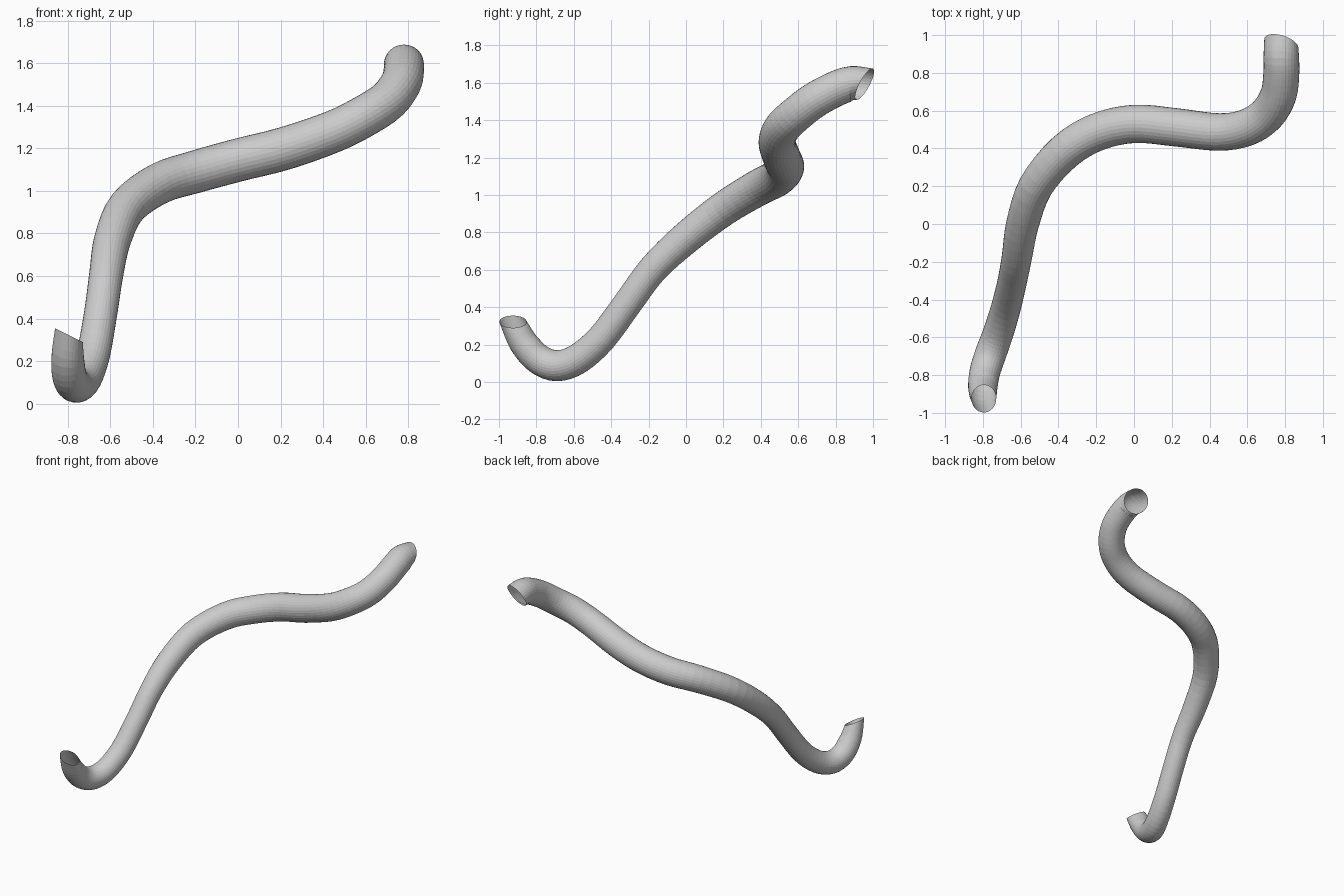
import bpy, bmesh, math
from mathutils import Vector

if "Cube" in bpy.data.objects:
    bpy.data.objects.remove(bpy.data.objects["Cube"])

SIDES, STEPS = 32, 4

# Centre line of the hose: x, y, z, radius
PATH = [
    (-0.795, -0.925, 0.322, 0.073), (-0.800, -0.865, 0.205, 0.078),
    (-0.790, -0.785, 0.120, 0.081), (-0.760, -0.690, 0.087, 0.083),
    (-0.720, -0.580, 0.122, 0.081), (-0.680, -0.450, 0.235, 0.079),
    (-0.645, -0.305, 0.430, 0.078), (-0.620, -0.175, 0.605, 0.080),
    (-0.590, 0.000, 0.770, 0.087), (-0.520, 0.200, 0.925, 0.092),
    (-0.370, 0.380, 1.035, 0.097), (-0.200, 0.485, 1.090, 0.100),
    (0.000, 0.530, 1.145, 0.101), (0.220, 0.512, 1.200, 0.101),
    (0.450, 0.487, 1.280, 0.099), (0.600, 0.512, 1.355, 0.098),
    (0.705, 0.582, 1.425, 0.097), (0.765, 0.685, 1.505, 0.096),
    (0.780, 0.800, 1.567, 0.095), (0.780, 0.880, 1.594, 0.094),
    (0.780, 0.955, 1.592, 0.094),
]
# Directions the cut ends face, along the hose
START = Vector((-0.45, 0.0, -0.9)).normalized()
END = Vector((0.29, 0.88, -0.48)).normalized()


def spline(points, steps):
    """Catmull-Rom samples through the points."""
    p = [Vector(q) for q in points]
    p = [2 * p[0] - p[1]] + p + [2 * p[-1] - p[-2]]
    out = []
    for a, b, c, d in zip(p, p[1:], p[2:], p[3:]):
        for k in range(steps):
            t = k / steps
            out.append(0.5 * (2 * b + (c - a) * t + (2 * a - 5 * b + 4 * c - d) * t * t
                              + (3 * b - a - 3 * c + d) * t ** 3))
    return out + [p[-2]]


samples = spline([Vector(q) for q in PATH], STEPS)
centres = [s.to_3d() for s in samples]
radii = [s[3] for s in samples]
last = len(centres) - 1

# Ring normals follow the path and lean to the cut direction near both ends
normals = []
for i in range(last + 1):
    n = (centres[min(i + 1, last)] - centres[max(i - 1, 0)]).normalized()
    n = START.lerp(n, min(i / 5, 1))
    n = END.lerp(n, min((last - i) / 5, 1))
    normals.append(n.normalized())

# Hose: sweep an untwisted ring along the path, open at both ends
bm = bmesh.new()
side = normals[0].orthogonal().normalized()
rings = []
for i, (c, n, r) in enumerate(zip(centres, normals, radii)):
    if i:
        side = normals[i - 1].rotation_difference(n) @ side
    side = (side - n * side.dot(n)).normalized()
    up = n.cross(side)
    rings.append([bm.verts.new(c + r * (side * math.cos(a) + up * math.sin(a)))
                  for a in (2 * math.pi * k / SIDES for k in range(SIDES))])
for lo, hi in zip(rings, rings[1:]):
    for k in range(SIDES):
        j = (k + 1) % SIDES
        bm.faces.new((lo[k], lo[j], hi[j], hi[k]))

mesh = bpy.data.meshes.new("hose")
bm.to_mesh(mesh)
bm.free()
bpy.context.collection.objects.link(bpy.data.objects.new("hose", mesh))
